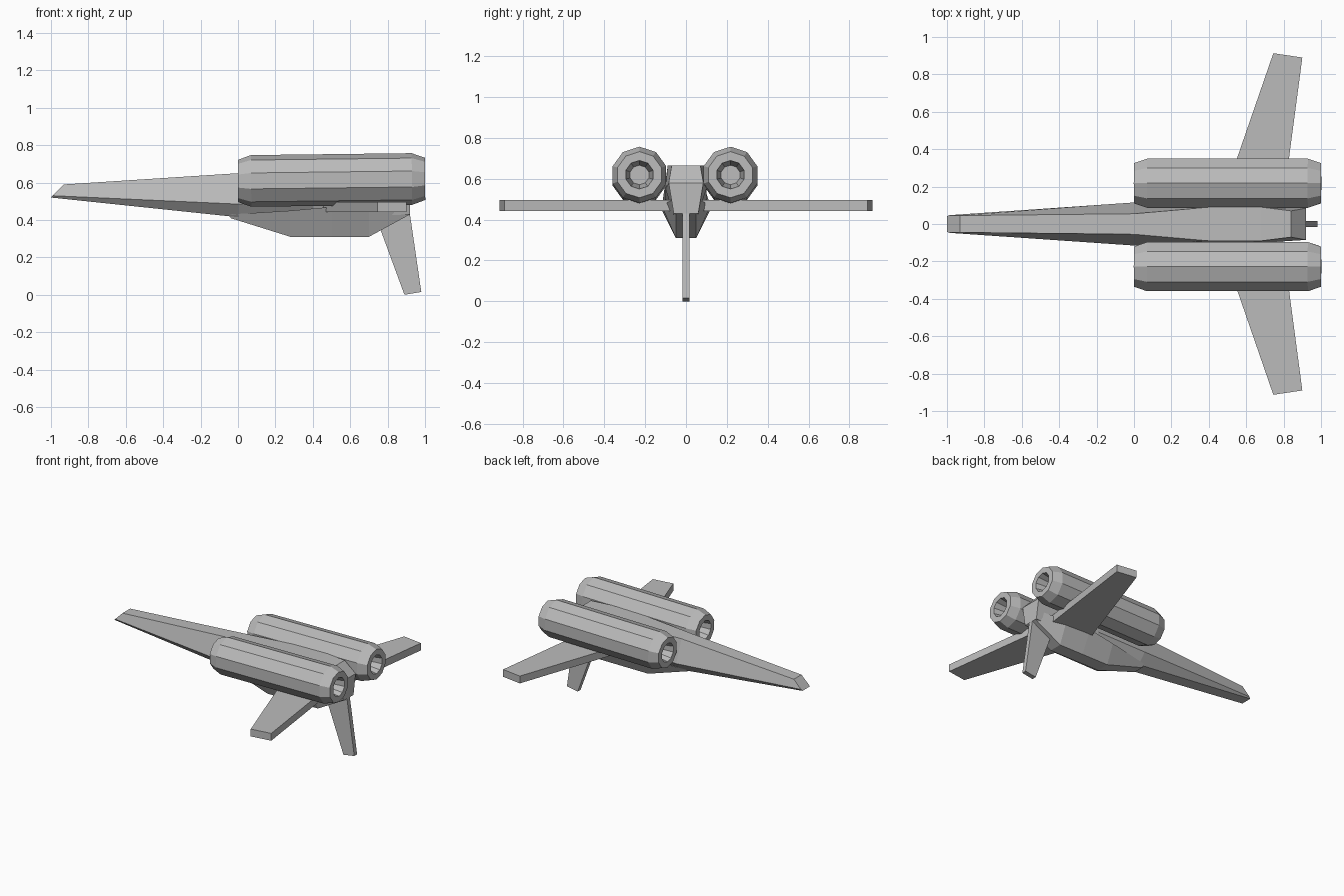
import bpy, bmesh, math
from mathutils import Matrix, Vector

cube = bpy.data.objects.get("Cube")
if cube:
    bpy.data.objects.remove(cube, do_unlink=True)

grey = bpy.data.materials.new("hull_grey")
grey.use_nodes = True
colour = (0.5, 0.5, 0.5, 1)
grey.diffuse_color = colour
grey.node_tree.nodes["Principled BSDF"].inputs["Base Color"].default_value = colour


def finish(name, bm):
    bmesh.ops.recalc_face_normals(bm, faces=bm.faces)
    mesh = bpy.data.meshes.new(name)
    bm.to_mesh(mesh)
    bm.free()
    mesh.materials.append(grey)
    obj = bpy.data.objects.new(name, mesh)
    bpy.context.collection.objects.link(obj)
    return obj


def mirrored_loft(name, sections):
    """Skin half sections (listed top to bottom) and their mirror in y."""
    bm = bmesh.new()
    rows = []
    for half in sections:
        left = [bm.verts.new(p) for p in half]
        right = [bm.verts.new((x, -y, z)) for x, y, z in half]
        rows.append(left + right[::-1])
    n = len(rows[0])
    for a, b in zip(rows, rows[1:]):
        for i in range(n):
            j = (i + 1) % n
            bm.faces.new((a[i], a[j], b[j], b[i]))
    for row in (rows[0], rows[-1]):
        for i in range(n // 2 - 1):
            bm.faces.new((row[i], row[i + 1], row[n - 2 - i], row[n - 1 - i]))
    return finish(name, bm)


def slab(name, outline, offset):
    """Extrude a planar outline along an offset."""
    bm = bmesh.new()
    face = bm.faces.new([bm.verts.new(p) for p in outline])
    out = bmesh.ops.extrude_face_region(bm, geom=[face])
    moved = [v for v in out["geom"] if isinstance(v, bmesh.types.BMVert)]
    bmesh.ops.translate(bm, verts=moved, vec=offset)
    return finish(name, bm)


def engine(name, y):
    """Ten-sided pod with a recessed opening at each end."""
    profile = [(0.12, 0.048), (0, 0.07), (0, 0.113), (0.07, 0.138),
               (0.93, 0.138), (1, 0.113), (1, 0.07), (0.88, 0.048)]
    sides = 10
    bm = bmesh.new()
    rings = []
    for x, r in profile:
        ring = []
        for k in range(sides):
            a = math.tau * k / sides
            ring.append(bm.verts.new((x, r * math.sin(a), r * math.cos(a))))
        rings.append(ring)
    for a, b in zip(rings, rings[1:]):
        for i in range(sides):
            j = (i + 1) % sides
            bm.faces.new((a[i], a[j], b[j], b[i]))
    bm.faces.new(rings[0])
    bm.faces.new(rings[-1])
    tilt = Matrix.Rotation(-0.012, 4, "Y")
    bm.transform(Matrix.Translation(Vector((0, y, 0.608))) @ tilt)
    return finish(name, bm)


# Long fuselage with a slanted nose and a stepped tail
mirrored_loft("fuselage", [
    [(-0.93, 0.045, 0.59), (-0.99, 0.047, 0.53), (-1, 0.042, 0.52)],
    [(0, 0.055, 0.65), (0, 0.115, 0.485), (0, 0.05, 0.415)],
    [(0.4, 0.09, 0.66), (0.4, 0.1, 0.5), (0.4, 0.06, 0.42)],
    [(0.68, 0.09, 0.665), (0.68, 0.1, 0.55), (0.68, 0.06, 0.42)],
    [(0.84, 0.07, 0.665), (0.92, 0.085, 0.58), (0.92, 0.06, 0.43)],
])

# Tapered belly under the wing roots
mirrored_loft("belly", [
    [(-0.04, 0.06, 0.43), (-0.04, 0.04, 0.41)],
    [(0.28, 0.11, 0.45), (0.28, 0.05, 0.31)],
    [(0.5, 0.13, 0.47), (0.5, 0.05, 0.31)],
    [(0.7, 0.12, 0.47), (0.7, 0.05, 0.31)],
    [(0.92, 0.06, 0.5), (0.92, 0.05, 0.43)],
])

# Pair of engine pods and swept wings
engine("engine_back", 0.218)
engine("engine_front", -0.228)
for side, label in ((1, "back"), (-1, "front")):
    plan = [(0.45, 0.06), (0.745, 0.913), (0.9, 0.89), (0.79, 0.06)]
    slab("wing_" + label, [(x, side * y, 0.442) for x, y in plan], (0, 0, 0.055))

# Ventral tail fin
fin = [(0.75, 0.38), (0.89, 0), (0.98, 0.015), (0.915, 0.46)]
slab("tail_fin", [(x, -0.017, z) for x, z in fin], (0, 0.034, 0))
